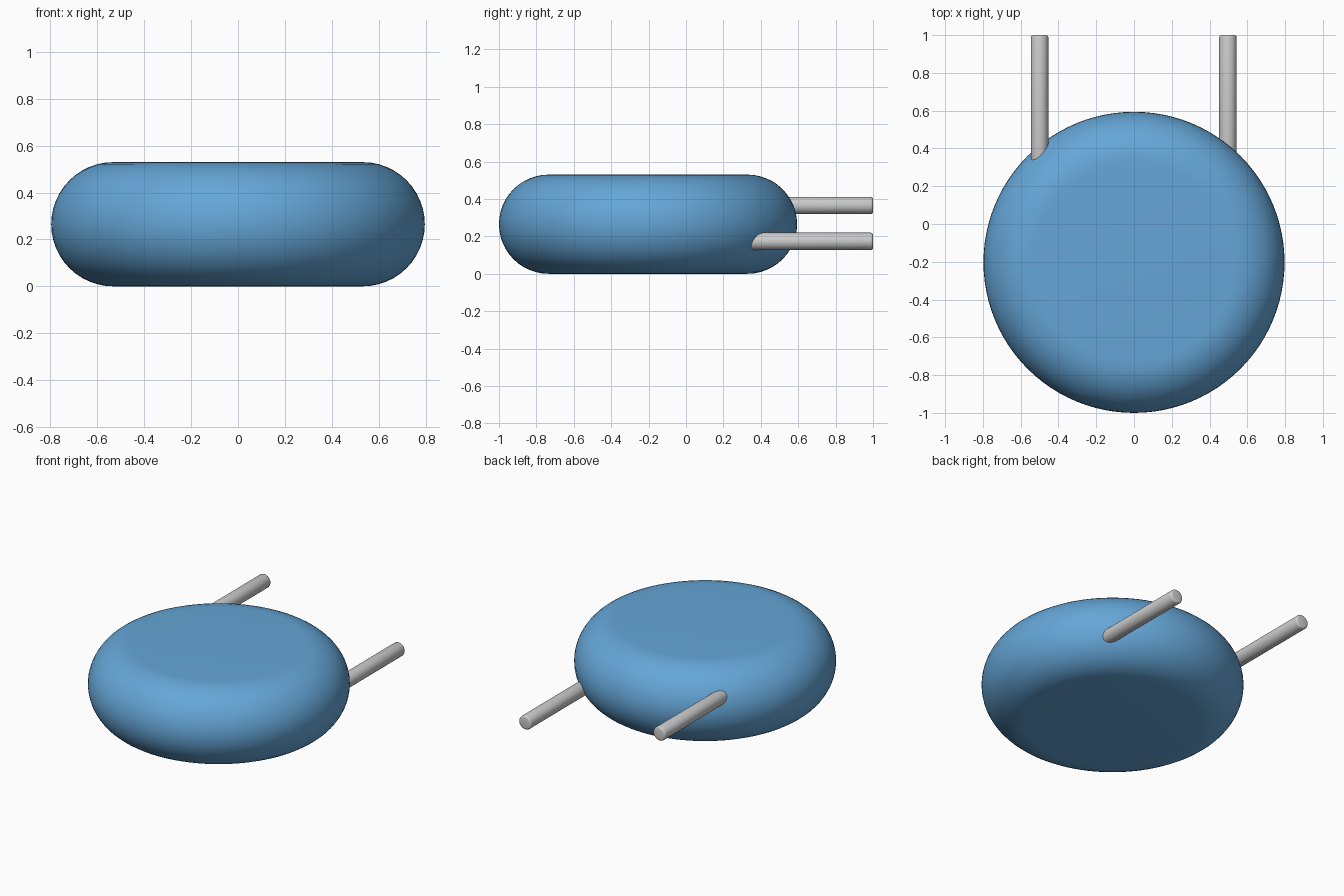
import bpy, bmesh, math
from mathutils import Matrix

if "Cube" in bpy.data.objects:
    bpy.data.objects.remove(bpy.data.objects["Cube"])

R, H, CY = 0.797, 0.53, -0.203   # body radius, height, centre in y


def finish(bm, name, color=None):
    bmesh.ops.recalc_face_normals(bm, faces=bm.faces)
    me = bpy.data.meshes.new(name)
    bm.to_mesh(me)
    bm.free()
    ob = bpy.data.objects.new(name, me)
    bpy.context.collection.objects.link(ob)
    if color:
        mat = bpy.data.materials.new(name + "_colour")
        mat.diffuse_color = color
        mat.use_nodes = True
        mat.node_tree.nodes["Principled BSDF"].inputs["Base Color"].default_value = mat.diffuse_color
        me.materials.append(mat)
    bpy.ops.object.select_all(action='DESELECT')
    ob.select_set(True)
    bpy.context.view_layer.objects.active = ob
    bpy.ops.object.shade_smooth_by_angle(angle=math.radians(35))
    return ob


# Blue body: half-round rim profile spun about the vertical axis
bm = bmesh.new()
r = H / 2
n = 24
prof = [(0, H)]
prof += [(R - r + r * math.sin(math.pi * i / n), r + r * math.cos(math.pi * i / n)) for i in range(n + 1)]
prof += [(0, 0)]
verts = [bm.verts.new((x, 0, z)) for x, z in prof]
edges = [bm.edges.new(p) for p in zip(verts, verts[1:])]
bmesh.ops.spin(bm, geom=verts + edges, axis=(0, 0, 1), cent=(0, 0, 0),
               angle=math.tau, steps=96, use_duplicate=False)
bmesh.ops.remove_doubles(bm, verts=bm.verts, dist=1e-4)
bmesh.ops.translate(bm, verts=bm.verts, vec=(0, CY, 0))
finish(bm, "body", (0.13, 0.38, 0.68, 1))


# Grey rods: rounded-end cylinders running back from inside the body
def rod(name, x, z, y0=0.25, y1=1.0, rad=0.0465):
    bm = bmesh.new()
    bmesh.ops.create_cone(bm, cap_ends=True, segments=32, radius1=rad, radius2=rad, depth=y1 - y0,
                          matrix=Matrix.Translation((x, (y0 + y1) / 2, z)) @ Matrix.Rotation(math.pi / 2, 4, 'X'))
    caps = {e for f in bm.faces if len(f.verts) > 4 for e in f.edges}
    bmesh.ops.bevel(bm, geom=list(caps), offset=0.012, segments=3, profile=0.5, affect='EDGES')
    finish(bm, name)


rod("left_rod", -0.5, 0.365)
rod("right_rod", 0.497, 0.173)
